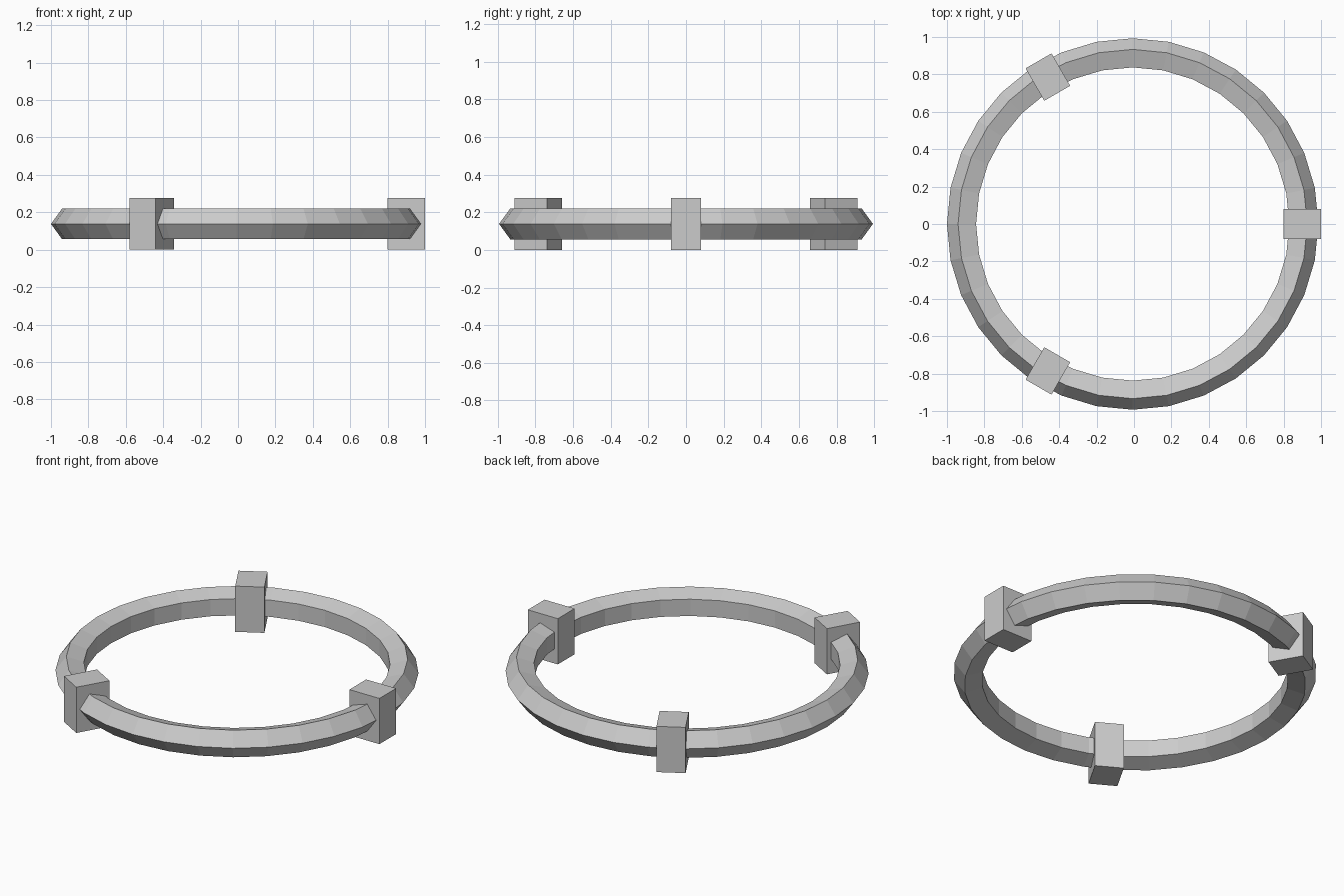
import bpy
from math import cos, sin, pi

if "Cube" in bpy.data.objects:
    bpy.data.objects.remove(bpy.data.objects["Cube"])

CX, CZ = -0.007, 0.138     # ring centre
RADIUS = 0.907             # centre line of ring and blocks

# Ring with a five-sided section, point facing outward
bpy.ops.mesh.primitive_torus_add(
    major_segments=32, minor_segments=5,
    major_radius=RADIUS, minor_radius=0.086, location=(CX, 0, CZ))
bpy.context.object.name = "ring"
bpy.ops.object.shade_flat()

# Three blocks clamped round the ring, turned to face its centre
for i in range(3):
    a = i * 2 * pi / 3
    bpy.ops.mesh.primitive_cube_add(
        size=1, location=(CX + RADIUS * cos(a), RADIUS * sin(a), CZ),
        rotation=(0, 0, a))
    block = bpy.context.object
    block.name = f"clamp_block_{i + 1}"
    block.scale = (0.2, 0.16, 2 * CZ)
